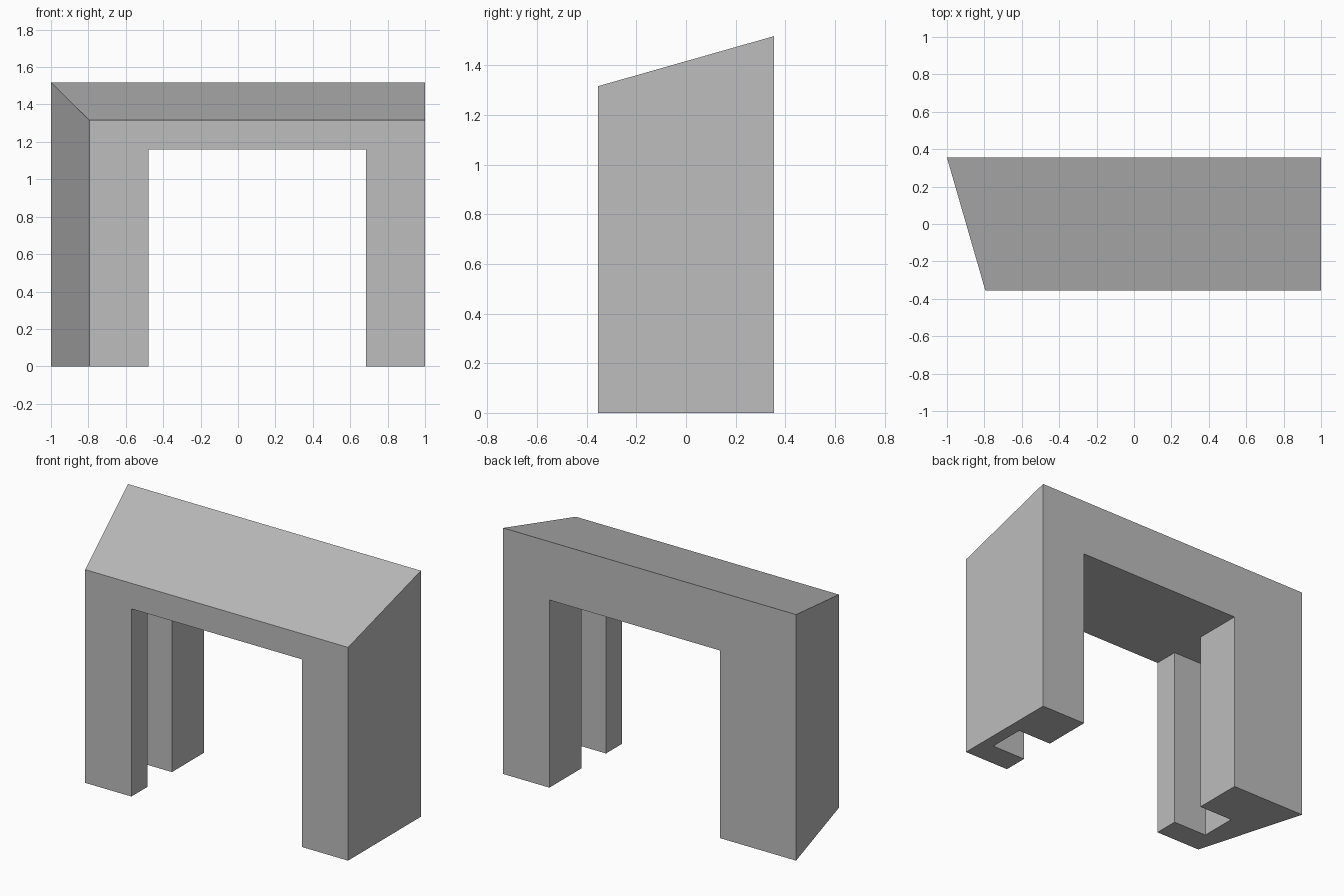
import bpy
import bmesh

cube = bpy.data.objects.get("Cube")
if cube:
    bpy.data.objects.remove(cube, do_unlink=True)

# Main sizes
BACK, FRONT = 0.355, -0.355
FRONT_TOP, BACK_TOP = 1.316, 1.518
OPENING_TOP = 1.158
INNER_LEFT, INNER_RIGHT = 0.684, -0.479
GROOVE_FRONT, GROOVE_BACK, GROOVE_DEPTH = -0.197, 0.04, 0.237

gray = bpy.data.materials.new("plain gray")
gray.use_nodes = True
color = (0.51, 0.51, 0.51, 1)
gray.diffuse_color = color
gray.node_tree.nodes["Principled BSDF"].inputs["Base Color"].default_value = color


def prism(name, plan, bottom, top):
    """Extrude a plan outline from bottom up to top, where top is a function of y."""
    bm = bmesh.new()
    low = [bm.verts.new((x, y, bottom)) for x, y in plan]
    high = [bm.verts.new((x, y, top(y))) for x, y in plan]
    bm.faces.new(low)
    bm.faces.new(high)
    for i in range(len(plan)):
        j = (i + 1) % len(plan)
        bm.faces.new((low[i], low[j], high[j], high[i]))
    bmesh.ops.recalc_face_normals(bm, faces=bm.faces)
    mesh = bpy.data.meshes.new(name)
    bm.to_mesh(mesh)
    bm.free()
    mesh.materials.append(gray)
    obj = bpy.data.objects.new(name, mesh)
    bpy.context.collection.objects.link(obj)
    return obj


# Frame block: mitred right side and sloping top
slope = (BACK_TOP - FRONT_TOP) / (BACK - FRONT)
frame = prism("door_frame",
              [(-0.795, FRONT), (1, FRONT), (1, BACK), (-1, BACK)],
              0, lambda y: FRONT_TOP + slope * (y - FRONT))


# Doorway cutter: straight opening widened by a groove in both jambs
def jamb_edge(x, outward):
    deep = x + outward * GROOVE_DEPTH
    return [(x, FRONT - 0.1), (x, GROOVE_FRONT), (deep, GROOVE_FRONT),
            (deep, GROOVE_BACK), (x, GROOVE_BACK), (x, BACK + 0.1)]


outline = jamb_edge(INNER_LEFT, 1) + jamb_edge(INNER_RIGHT, -1)[::-1]
cutter = prism("doorway_cutter", outline, -0.1, lambda y: OPENING_TOP)
cutter.hide_render = True

# Cut the doorway and discard the cutter
cut = frame.modifiers.new("doorway", "BOOLEAN")
cut.operation = "DIFFERENCE"
cut.solver = "EXACT"
cut.object = cutter
bpy.context.view_layer.objects.active = frame
bpy.ops.object.modifier_apply(modifier=cut.name)
bpy.data.objects.remove(cutter, do_unlink=True)
